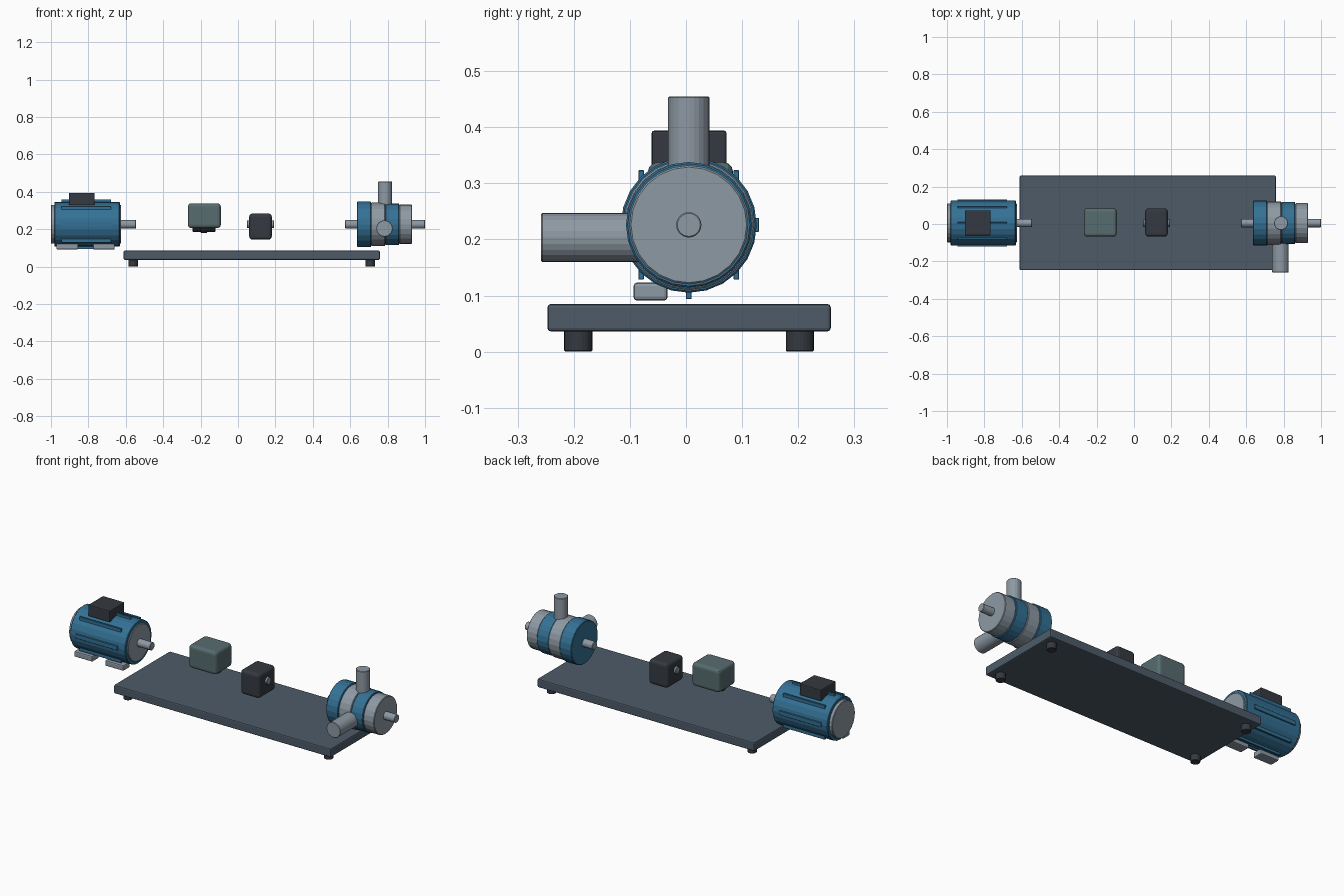
import bpy, math
from mathutils import Vector

if "Cube" in bpy.data.objects:
    bpy.data.objects.remove(bpy.data.objects["Cube"])


def material(name, rgb):
    m = bpy.data.materials.new(name)
    m.diffuse_color = (*rgb, 1)
    m.use_nodes = True
    m.node_tree.nodes["Principled BSDF"].inputs["Base Color"].default_value = m.diffuse_color
    return m


BLUE = material("blue_paint", (0.034, 0.165, 0.30))
STEEL = material("steel", (0.27, 0.32, 0.37))
DARK = material("dark_plastic", (0.035, 0.042, 0.052))
SLATE = material("slate_paint", (0.075, 0.105, 0.14))
GUARD = material("guard_paint", (0.095, 0.15, 0.16))
AY, AZ = 0.005, 0.226  # shaft axis


def finish(ob, name, mat, bevel, segments):
    ob.name = name
    ob.data.materials.append(mat)
    if bevel:
        b = ob.modifiers.new("bevel", 'BEVEL')
        b.width = bevel
        b.segments = segments
        b.limit_method = 'ANGLE'
        b.angle_limit = math.radians(40)
    return ob


def box(name, xr, yr, zr, mat, bevel=0.0, segments=2):
    lo, hi = Vector((xr[0], yr[0], zr[0])), Vector((xr[1], yr[1], zr[1]))
    bpy.ops.mesh.primitive_cube_add(size=1, location=(lo + hi) / 2)
    ob = bpy.context.object
    for v in ob.data.vertices:
        v.co = Vector(v.co[i] * (hi - lo)[i] for i in range(3))
    return finish(ob, name, mat, bevel, segments)


def rod(name, a, b, r, mat, bevel=0.0, sides=24):
    a, b = Vector(a), Vector(b)
    bpy.ops.mesh.primitive_cylinder_add(vertices=sides, radius=r, depth=(b - a).length,
                                        location=(a + b) / 2)
    ob = bpy.context.object
    ob.rotation_euler = (b - a).to_track_quat('Z', 'Y').to_euler()
    return finish(ob, name, mat, bevel, 1)


def axial(name, x0, x1, r, mat, bevel=0.0):
    return rod(name, (x0, AY, AZ), (x1, AY, AZ), r, mat, bevel)


# base plate and its four feet
box("base_plate", (-0.612, 0.759), (-0.247, 0.258), (0.036, 0.085), SLATE, 0.006)
for i, x in enumerate((-0.56, 0.707)):
    for j, y in enumerate((-0.192, 0.203)):
        rod(f"base_foot_{i}{j}", (x, y, 0), (x, y, 0.04), 0.025, DARK, 0.002)

# motor: body, end caps, shaft
axial("motor_body", -0.981, -0.632, 0.12, BLUE, 0.003)
axial("motor_rear_cap", -1.0, -0.965, 0.104, STEEL, 0.003)
axial("motor_front_cap", -0.66, -0.626, 0.104, STEEL, 0.003)
axial("motor_shaft", -0.66, -0.545, 0.022, STEEL, 0.002)

# cooling fins around the motor
for k in range(8):
    y = AY + 0.12 * math.cos(k * math.pi / 4)
    z = AZ + 0.12 * math.sin(k * math.pi / 4)
    box(f"motor_fin_{k}", (-0.944, -0.679), (y - 0.005, y + 0.005),
        (z - 0.0125, z + 0.0125), BLUE, 0.001, 1)

# terminal box and motor feet
box("terminal_box", (-0.904, -0.767), (-0.0615, 0.0725), (0.328, 0.394), DARK, 0.005)
for i, x in enumerate((-0.913, -0.717)):
    box(f"motor_foot_{i}", (x - 0.058, x + 0.058), (-0.0935, -0.033),
        (0.091, 0.123), STEEL, 0.006)

# coupling inside its guard
axial("coupling_hub_rear", -0.243, -0.195, 0.04, DARK, 0.002)
axial("coupling_spider", -0.2, -0.165, 0.046, DARK, 0.002)
axial("coupling_hub_front", -0.17, -0.12, 0.04, DARK, 0.002)
box("coupling_guard", (-0.268, -0.092), (-0.068, 0.084), (0.206, 0.338), GUARD, 0.018, 3)

# bearing block
box("bearing_block", (0.06, 0.181), (-0.068, 0.084), (0.144, 0.284), DARK, 0.018, 3)
axial("bearing_sleeve", 0.048, 0.193, 0.02, STEEL, 0.002)

# pump: stepped casing, shaft, outlet and inlet
for i, (r, mat) in enumerate(((0.121, BLUE), (0.116, STEEL), (0.112, BLUE), (0.106, STEEL))):
    x = 0.637 + 0.075 * i
    axial(f"pump_stage_{i}", x, x + (0.075 if i < 3 else 0.068), r, mat, 0.003)
axial("pump_shaft", 0.573, 1.0, 0.0225, STEEL, 0.002)
rod("outlet_pipe", (0.786, AY, 0.3), (0.786, AY, 0.4545), 0.037, STEEL, 0.002)
rod("inlet_pipe", (0.783, -0.258, 0.2035), (0.783, -0.06, 0.2035), 0.044, STEEL, 0.002)
